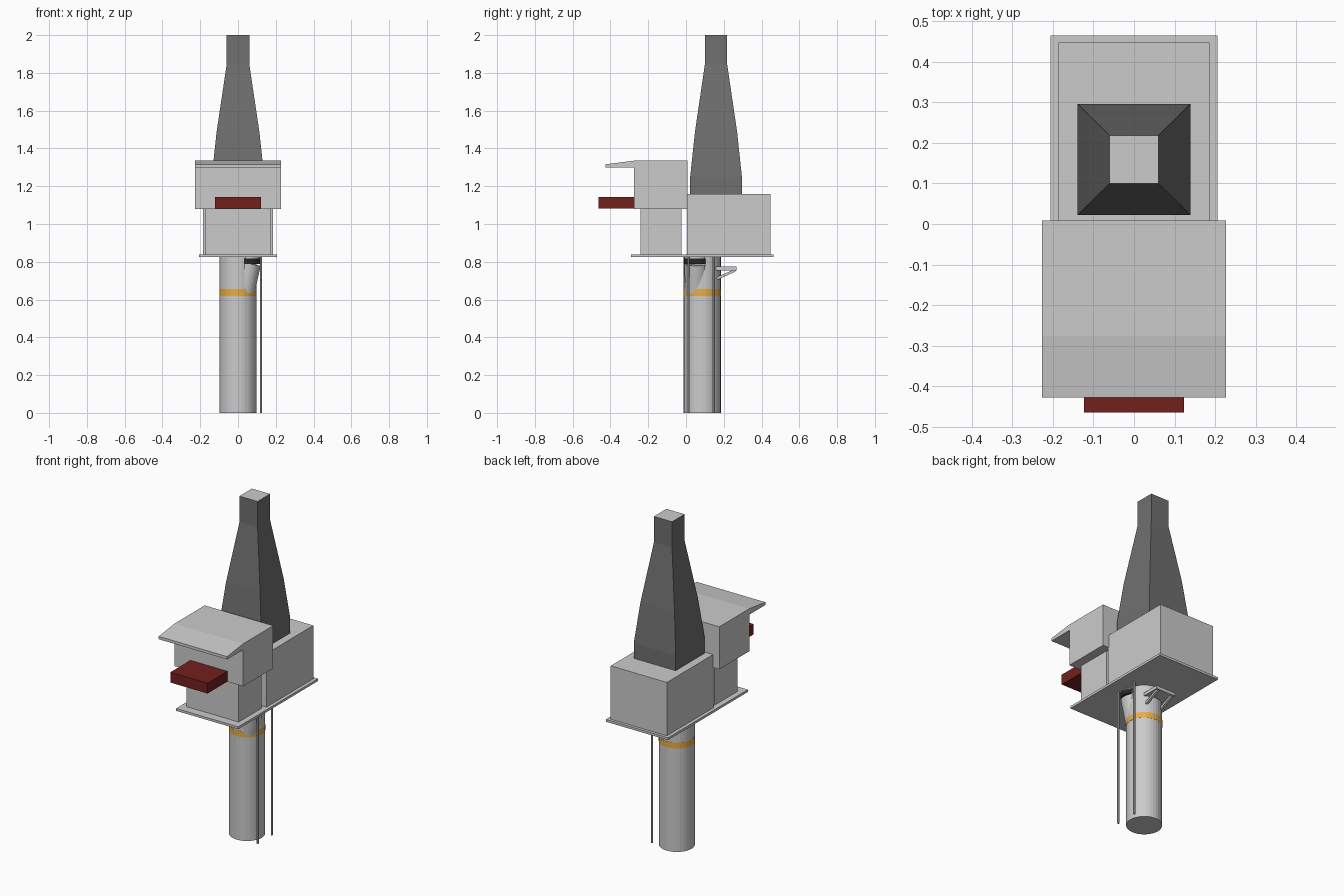
import bpy, bmesh
from mathutils import Vector

if "Cube" in bpy.data.objects:
    bpy.data.objects.remove(bpy.data.objects["Cube"])


def material(name, rgb):
    m = bpy.data.materials.new(name)
    m.diffuse_color = (*rgb, 1)
    m.use_nodes = True
    m.node_tree.nodes["Principled BSDF"].inputs["Base Color"].default_value = m.diffuse_color
    return m


DARK = material("dark_grey", (0.16, 0.16, 0.16))
RED = material("dark_red", (0.17, 0.015, 0.012))
ORANGE = material("orange", (0.8, 0.42, 0.06))
BLACK = material("black", (0.02, 0.02, 0.02))


def finish(name, bm, mat=None):
    bmesh.ops.recalc_face_normals(bm, faces=bm.faces)
    me = bpy.data.meshes.new(name)
    bm.to_mesh(me)
    bm.free()
    ob = bpy.data.objects.new(name, me)
    bpy.context.collection.objects.link(ob)
    if mat:
        me.materials.append(mat)
    return ob


def box(name, x, y, z, mat=None):
    bm = bmesh.new()
    bmesh.ops.create_cube(bm, size=1)
    for v in bm.verts:
        v.co = [r[0] + (c + 0.5) * (r[1] - r[0]) for c, r in zip(v.co, (x, y, z))]
    return finish(name, bm, mat)


def extrude_profile(name, yz, x0, x1, mat=None):
    """Side outline in (y, z), extruded across x."""
    bm = bmesh.new()
    f = bm.faces.new([bm.verts.new((x0, y, z)) for y, z in yz])
    g = bmesh.ops.extrude_face_region(bm, geom=[f])["geom"]
    bmesh.ops.translate(bm, vec=(x1 - x0, 0, 0),
                        verts=[v for v in g if isinstance(v, bmesh.types.BMVert)])
    return finish(name, bm, mat)


def tube(name, a, b, r1, r2, mat=None, sides=32):
    """Solid cylinder or cone from point a to point b."""
    a, b = Vector(a), Vector(b)
    bm = bmesh.new()
    bmesh.ops.create_cone(bm, cap_ends=True, segments=sides, radius1=r1,
                          radius2=r2, depth=(b - a).length)
    rot = (b - a).to_track_quat('Z', 'Y')
    for v in bm.verts:
        v.co = rot @ v.co + (a + b) / 2
    return finish(name, bm, mat)


# Post with painted band
CY = 0.086
tube("post", (0, CY, 0), (0, CY, 0.825), 0.098, 0.098)
tube("post_band", (0, CY, 0.62), (0, CY, 0.655), 0.0988, 0.0988, ORANGE)

# Side outlet merging into the post, with dark collar
tube("side_outlet", (0.03, 0.055, 0.64), (0.058, 0.053, 0.79), 0.058, 0.063)
tube("outlet_collar", (0.057, 0.053, 0.787), (0.057, 0.053, 0.817), 0.064, 0.064, BLACK)
tube("outlet_neck", (0.057, 0.053, 0.815), (0.057, 0.053, 0.826), 0.06, 0.06)

# Thin rods beside the post
for i, y in enumerate((0.013, 0.147)):
    tube(f"rod_{i + 1}", (0.122, y, 0), (0.122, y, 0.825), 0.006, 0.006, sides=8)

# Bracket on the back of the post: shelf and two braces
box("bracket_shelf", (-0.065, 0.065), (0.16, 0.268), (0.755, 0.774))
for side, x in (("left", -0.05), ("right", 0.05)):
    extrude_profile(f"bracket_brace_{side}",
                    [(0.16, 0.702), (0.262, 0.748), (0.262, 0.762), (0.16, 0.718)],
                    x - 0.007, x + 0.007)

# Base plate and housings
box("base_plate", (-0.206, 0.206), (-0.292, 0.464), (0.824, 0.838))
box("rear_housing", (-0.186, 0.186), (0.004, 0.447), (0.838, 1.158))
box("front_housing", (-0.173, 0.173), (-0.24, -0.025), (0.838, 1.08))

# Upper head with tapered visor
extrude_profile("head_with_visor",
                [(0.009, 1.08), (0.009, 1.335), (-0.276, 1.335), (-0.427, 1.316),
                 (-0.427, 1.299), (-0.276, 1.299), (-0.276, 1.08)], -0.227, 0.227)
box("front_tray", (-0.123, 0.123), (-0.464, -0.274), (1.081, 1.143), RED)

# Square tapered stack with a plain grey top
bm = bmesh.new()
rings = []
for z, h in ((1.158, 0.139), (1.25, 0.139), (1.49, 0.113), (1.845, 0.06), (2.0, 0.06)):
    rings.append([bm.verts.new((sx * h, 0.159 + sy * h * 0.985, z))
                  for sx, sy in ((-1, -1), (1, -1), (1, 1), (-1, 1))])
for lo, hi in zip(rings, rings[1:]):
    for i in range(4):
        j = (i + 1) % 4
        bm.faces.new((lo[i], lo[j], hi[j], hi[i]))
bm.faces.new(rings[0][::-1])
bm.faces.new(rings[-1]).material_index = 1
stack = finish("stack", bm, DARK)
stack.data.materials.append(None)
